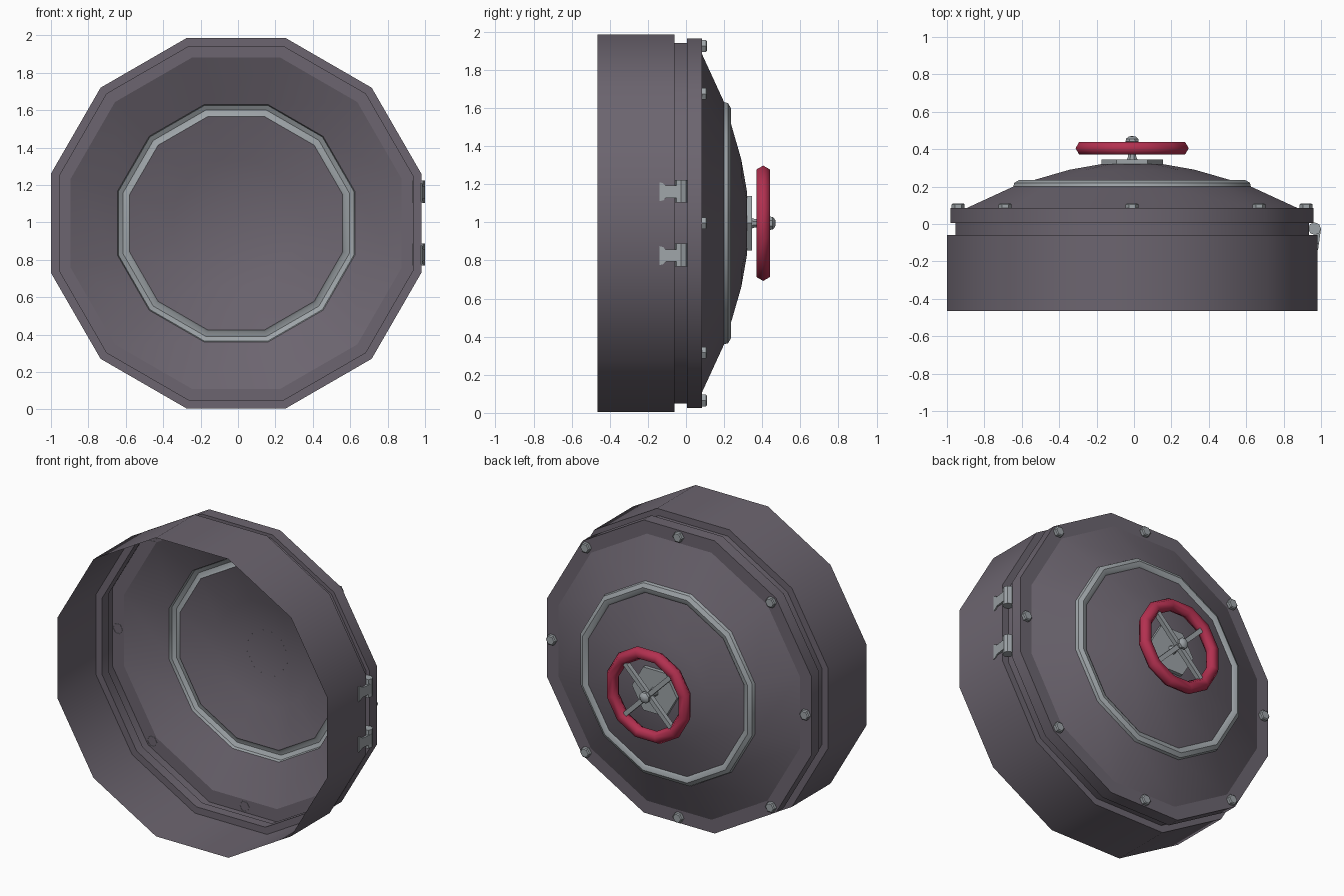
import bpy, bmesh
from math import sin, cos, pi, radians
from mathutils import Vector, Matrix

if "Cube" in bpy.data.objects:
    bpy.data.objects.remove(bpy.data.objects["Cube"])

CX, CZ = -0.01, 0.995


def material(name, rgb):
    m = bpy.data.materials.new(name)
    m.diffuse_color = (*rgb, 1)
    m.use_nodes = True
    m.node_tree.nodes["Principled BSDF"].inputs["Base Color"].default_value = m.diffuse_color
    return m


BODY = material("dark_metal", (0.15, 0.13, 0.16))
TRIM = material("light_metal", (0.34, 0.37, 0.39))
RED = material("red_paint", (0.45, 0.03, 0.08))


def finish(name, bm, mat, angle=35):
    bmesh.ops.recalc_face_normals(bm, faces=bm.faces)
    me = bpy.data.meshes.new(name)
    bm.to_mesh(me)
    bm.free()
    me.materials.append(mat)
    ob = bpy.data.objects.new(name, me)
    bpy.context.collection.objects.link(ob)
    bpy.ops.object.select_all(action='DESELECT')
    ob.select_set(True)
    bpy.context.view_layer.objects.active = ob
    bpy.ops.object.shade_smooth_by_angle(angle=radians(angle))
    return ob


def lathe(name, profile, mat, n=12, flat=True, x=CX, z=CZ, loop=False, angle=35):
    """Revolve (radius, y) points about the y axis; flat = radius measured to the flats."""
    bm = bmesh.new()
    k, off = (1 / cos(pi / n), pi / n) if flat else (1, 0)
    rings = []
    for r, y in profile:
        if r == 0:
            rings.append([bm.verts.new((x, y, z))] * n)
        else:
            rings.append([bm.verts.new((x + r * k * cos(off + 2 * pi * i / n), y,
                                        z + r * k * sin(off + 2 * pi * i / n))) for i in range(n)])
    pairs = list(zip(rings, rings[1:])) + ([(rings[-1], rings[0])] if loop else [])
    for a, b in pairs:
        for i in range(n):
            j = (i + 1) % n
            bm.faces.new(list(dict.fromkeys((a[i], a[j], b[j], b[i]))))
    return finish(name, bm, mat, angle)


# Open drum with recessed neck
lathe("drum", [(0.99, -0.465), (0.99, -0.06), (0.945, -0.06), (0.945, 0.005)], BODY)

# Flange and domed cover, split by the trim band
lathe("lid_flange", [(0.945, 0.005), (0.97, 0.005), (0.97, 0.085), (0.885, 0.085)], BODY)
lathe("lid_lower_dome", [(0.885, 0.085), (0.635, 0.2)], BODY)
lathe("trim_band", [(0.635, 0.2), (0.63, 0.22), (0.605, 0.235), (0.58, 0.23), (0.57, 0.222)],
      TRIM)
lathe("lid_upper_dome", [(0.57, 0.222), (0.335, 0.29), (0.16, 0.321), (0, 0.324)], BODY)

# Flange bolts
for i in range(8):
    a = i * pi / 4
    r = 0.96 if i % 2 else 0.93
    lathe(f"bolt_{i + 1}", [(0.035, 0.083), (0.035, 0.104), (0.028, 0.11), (0, 0.11)], TRIM,
          n=6, flat=False, x=CX + r * cos(a), z=CZ + r * sin(a), angle=30)

# Hub plate, wheel stem with rounded end
lathe("hub_plate", [(0.165, 0.321), (0.165, 0.346), (0, 0.346)], TRIM, n=6, flat=False, angle=30)
lathe("wheel_stem", [(0.028, 0.345), (0.022, 0.36), (0.022, 0.43), (0.035, 0.44),
                     (0.033, 0.455), (0.018, 0.468), (0, 0.47)], TRIM, n=8)

# Hand wheel rim
lathe("hand_wheel", [(0.2625 + 0.04 * cos(i * pi / 3), 0.405 + 0.04 * sin(i * pi / 3))
                     for i in range(6)], RED, loop=True, angle=65)

# Diagonal spokes
for i in range(2):
    bm = bmesh.new()
    rot = Matrix.Rotation(pi / 4 + i * pi / 2, 4, 'Y')
    bmesh.ops.create_cube(bm, size=1, matrix=Matrix.Translation((CX, 0.405, CZ)) @ rot
                          @ Matrix.Diagonal((0.5, 0.03, 0.03, 1)))
    finish(f"spoke_{i + 1}", bm, TRIM)

# Hinges: barrel plus flared leaf over the drum side
for i, zc in enumerate((1.163, 0.828)):
    bm = bmesh.new()
    bmesh.ops.create_cone(bm, cap_ends=True, segments=8, radius1=0.034, radius2=0.034, depth=0.12,
                          matrix=Matrix.Translation((0.966, -0.025, zc)))
    finish(f"hinge_barrel_{i + 1}", bm, TRIM, 30)

    bm = bmesh.new()
    outline = [(-0.14, 0.05), (-0.12, 0.045), (-0.105, 0.032), (-0.03, 0.032)]
    outline += [(y, -h) for y, h in reversed(outline)]
    face = bm.faces.new([bm.verts.new((0.975, y, zc - 0.003 + h)) for y, h in outline])
    ext = bmesh.ops.extrude_face_region(bm, geom=[face])
    for v in ext["geom"]:
        if isinstance(v, bmesh.types.BMVert):
            v.co.x = 0.984 + 0.015 * (v.co.y + 0.14) / 0.11
    finish(f"hinge_leaf_{i + 1}", bm, TRIM, 30)
